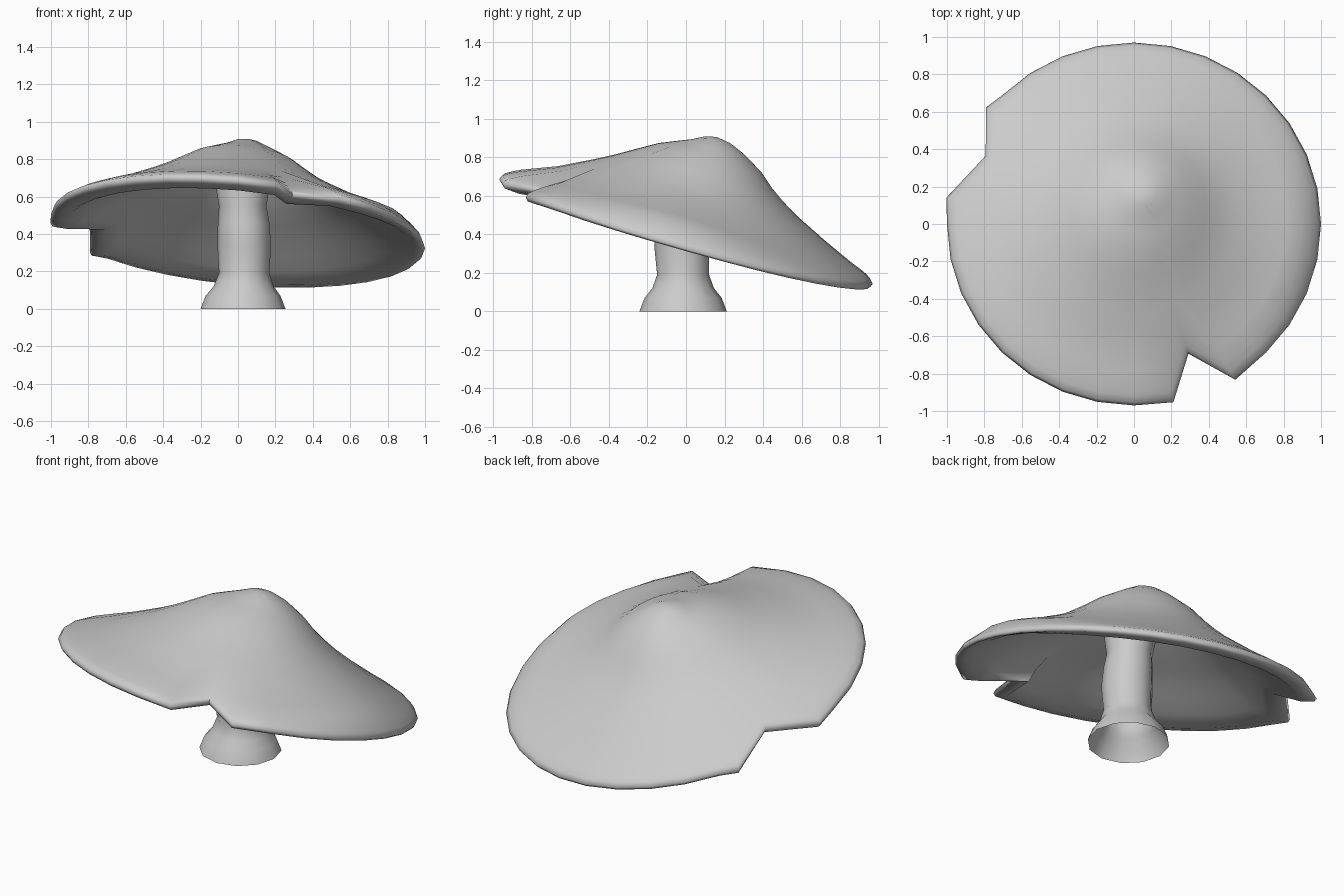
import bpy, bmesh, math

if "Cube" in bpy.data.objects:
    bpy.data.objects.remove(bpy.data.objects["Cube"])


def make_object(name, rings, angle=75):
    """Skin closed rings of points; a one-point ring closes an end."""
    bm = bmesh.new()
    rows = [[bm.verts.new(p) for p in ring] for ring in rings]
    for a, b in zip(rows, rows[1:]):
        n = max(len(a), len(b))
        for i in range(n):
            j = (i + 1) % n
            if len(a) == 1:
                bm.faces.new((a[0], b[i], b[j]))
            elif len(b) == 1:
                bm.faces.new((a[i], b[0], a[j]))
            else:
                bm.faces.new((a[i], b[i], b[j], a[j]))
    bmesh.ops.recalc_face_normals(bm, faces=bm.faces)
    mesh = bpy.data.meshes.new(name)
    bm.to_mesh(mesh)
    bm.free()
    obj = bpy.data.objects.new(name, mesh)
    bpy.context.collection.objects.link(obj)
    bpy.context.view_layer.objects.active = obj
    obj.select_set(True)
    bpy.ops.object.shade_smooth_by_angle(angle=math.radians(angle))
    obj.select_set(False)
    return obj


# Cap profile: radius, height above the tilted rim plane, ring centre x, y
PROFILE = [(0, .555, .05, .16), (.07, .54, .05, .165), (.14, .505, .05, .165),
           (.275, .435, .03, .125), (.37, .365, .02, .09), (.45, .31, .015, .07),
           (.55, .25, .01, .05), (.73, .155, 0, .03), (.9, .08, 0, 0),
           (1.02, .025, 0, 0)]
Y_SCALE = .97


def sample(r):
    for a, b in zip(PROFILE, PROFILE[1:]):
        if r <= b[0]:
            k = (r - a[0]) / (b[0] - a[0])
            return [a[i] + k * (b[i] - a[i]) for i in (1, 2, 3)]
    return PROFILE[-1][1:]


def cap_point(r, ang, drop):
    h, cx, cy = sample(r)
    # Swollen fold along the right edge
    d = (ang + math.radians(5) + math.pi) % math.tau - math.pi
    ramp = max(0, min((r - .5) / .35, (1.0 - r) / .1, 1))
    h += .05 * ramp * math.exp(-(d / .55) ** 2)
    x = cx + r * math.cos(ang)
    y = cy + r * math.sin(ang) * Y_SCALE
    return (x, y, .40 - .09 * x - .28 * y + h - drop)


# Rim spokes: angle, radius, sag; a round edge with two V-shaped notches
notches = [[(.21, -.95, 0), (.29, -.71, .065), (.54, -.83, 0)],
           [(-.79, .62, 0), (-.79, .36, -.015), (-1.0, .14, 0)]]
spokes = []
for notch in notches:
    for x, y, sag in notch:
        spokes.append((math.atan2(y / Y_SCALE, x) % math.tau,
                       math.hypot(x, y / Y_SCALE), sag))
gaps = [(278, 309), (136, 178)]
for i in range(32):
    deg = i * 360 / 32
    if not any(lo < deg < hi for lo, hi in gaps):
        spokes.append((math.radians(deg), .997, 0))
spokes.sort()


def cap_ring(t, dr=0, drop=0):
    k = max(0, (t - .7) / .3)
    return [cap_point(t * R + dr, a, drop + sag * k) for a, R, sag in spokes]


# Top skin, rolled lip turned inward, then the hollow underside
steps = [.07, .14, .21, .28, .37, .46, .55, .64, .73, .82, .9, .95]
rings = [[cap_point(0, 0, 0)]]
rings += [cap_ring(t) for t in steps]
rings += [cap_ring(1, -.012, .003), cap_ring(1, .003, .02),
          cap_ring(1, -.01, .045), cap_ring(1, -.045, .065),
          cap_ring(1, -.09, .09)]
rings += [cap_ring(t, 0, .035 + .05 * max(0, (t - .6) / .25))
          for t in reversed(steps[:-2])]
rings += [[cap_point(0, 0, .035)]]
make_object("mushroom_cap", rings)

# Stem: flared, open at the bottom (z, centre x, centre y, radius)
stem = [(0, .027, -.015, .227), (.07, .027, -.015, .20), (.12, .03, -.015, .16),
        (.19, .033, -.015, .135), (.34, .033, -.022, .143),
        (.46, .03, -.015, .138), (.55, .025, -.01, .127),
        (.64, .025, -.005, .142), (.76, .03, .02, .145)]
make_object("mushroom_stem", [
    [(cx + r * math.cos(i * math.tau / 12), cy + r * math.sin(i * math.tau / 12), z)
     for i in range(12)] for z, cx, cy, r in stem])
